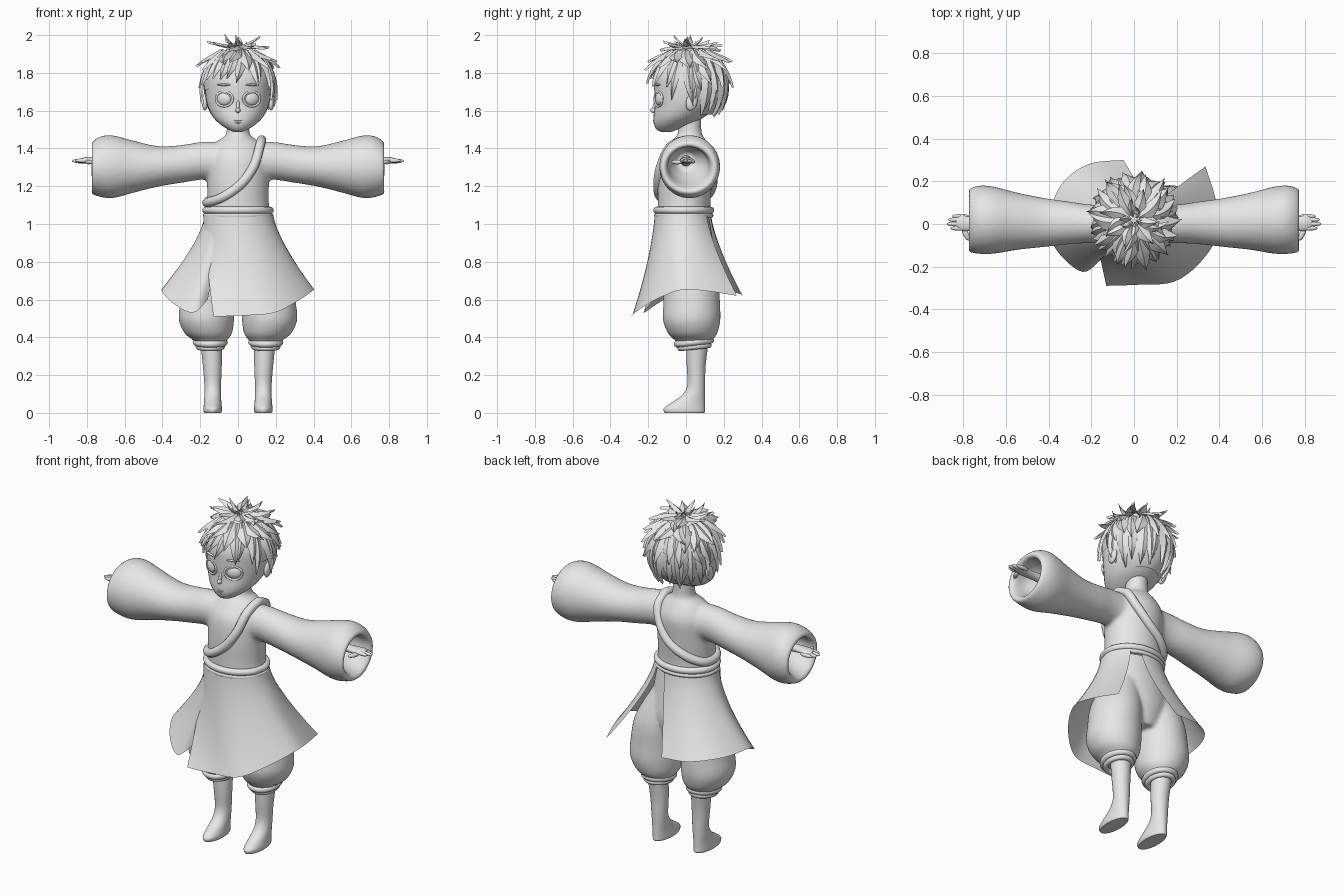
import bpy, bmesh, math, random
from math import sin, cos, pi, radians
from mathutils import Vector, Matrix

random.seed(4)
if "Cube" in bpy.data.objects:
    bpy.data.objects.remove(bpy.data.objects["Cube"])

clay = bpy.data.materials.new("light_grey")
clay.use_nodes = True
clay.diffuse_color = (0.8, 0.8, 0.8, 1)
clay.node_tree.nodes["Principled BSDF"].inputs["Base Color"].default_value = (0.8, 0.8, 0.8, 1)


def finish(name, bm, angle=50, voxel=0, fix=True):
    if fix:
        bmesh.ops.recalc_face_normals(bm, faces=bm.faces)
    mesh = bpy.data.meshes.new(name)
    bm.to_mesh(mesh)
    bm.free()
    ob = bpy.data.objects.new(name, mesh)
    bpy.context.collection.objects.link(ob)
    mesh.materials.append(clay)
    bpy.ops.object.select_all(action='DESELECT')
    ob.select_set(True)
    bpy.context.view_layer.objects.active = ob
    bpy.ops.object.shade_smooth_by_angle(angle=radians(angle))
    if voxel:
        # fuse overlapping volumes into one soft surface
        m = ob.modifiers.new("fuse", 'REMESH')
        m.mode, m.voxel_size, m.use_smooth_shade = 'VOXEL', voxel, True
        m = ob.modifiers.new("soften", 'SMOOTH')
        m.factor, m.iterations = 0.5, 8
    return ob


def spline(points, sub):
    """Smooth curve through tuples of any length."""
    pts = [Vector(p) for p in points]
    out = []
    for i in range(len(pts) - 1):
        a, b, c, d = pts[max(i - 1, 0)], pts[i], pts[i + 1], pts[min(i + 2, len(pts) - 1)]
        for k in range(sub):
            t = k / sub
            out.append(0.5 * (2 * b + (c - a) * t + (2 * a - 5 * b + 4 * c - d) * t ** 2
                              + (3 * b - a - 3 * c + d) * t ** 3))
    return out + [pts[-1]]


def grid(bm, rows, closed=False):
    vs = [[bm.verts.new(p) for p in row] for row in rows]
    n = len(rows[0])
    for r, q in zip(vs, vs[1:]):
        for j in range(n if closed else n - 1):
            k = (j + 1) % n
            bm.faces.new((r[j], r[k], q[k], q[j]))
    if closed:
        bm.faces.new(vs[0][::-1])
        bm.faces.new(vs[-1])


def loft(bm, rings, axis='z', side=1, n=32, sub=4):
    """Rings are (position on axis, centre u, centre v, radius u, radius v)."""
    rows = []
    for p, cu, cv, ru, rv in spline(rings, sub):
        row = []
        for j in range(n):
            u, v = cu + ru * cos(2 * pi * j / n), cv + rv * sin(2 * pi * j / n)
            row.append((side * u, v, p) if axis == 'z' else (side * p, u, v))
        rows.append(row)
    grid(bm, rows, True)


def ball(bm, loc, scale, rot=(0, 'X')):
    bmesh.ops.create_uvsphere(bm, u_segments=24, v_segments=14, radius=1, matrix=Matrix.Translation(loc)
                              @ Matrix.Rotation(radians(rot[0]), 4, rot[1]) @ Matrix.Diagonal((*scale, 1)))


def hoop(name, loops):
    """Closed rolled tubes: each is (points, thickness)."""
    cu = bpy.data.curves.new(name, 'CURVE')
    cu.dimensions, cu.bevel_depth, cu.bevel_resolution = '3D', 1, 4
    for pts, thick in loops:
        sp = cu.splines.new('POLY')
        closed = [pts[-2], pts[-1]] + pts + [pts[0], pts[1]]
        path = spline(closed, 6)[12:-12]
        path = path[:-1] if (path[-1] - path[0]).length < 1e-4 else path
        sp.points.add(len(path) - 1)
        for p, co in zip(sp.points, path):
            p.co, p.radius = (*co, 1), thick
        sp.use_cyclic_u, sp.use_smooth = True, True
    cu.materials.append(clay)
    bpy.context.collection.objects.link(bpy.data.objects.new(name, cu))


def oval(cx, cy, z, rx, ry, tilt=0):
    return [(cx + rx * cos(a), cy + ry * sin(a), z + tilt * sin(a)) for a in (pi * i / 8 for i in range(16))]


# Robe top: torso, neck and bell sleeves with hollow ends
bm = bmesh.new()
loft(bm, [(1.03, 0, -.01, .175, .14), (1.12, 0, -.01, .163, .14), (1.25, 0, -.005, .165, .145),
          (1.36, 0, .005, .16, .14), (1.43, 0, .015, .12, .1), (1.465, 0, .02, .07, .07),
          (1.5, 0, .02, .06, .062), (1.6, 0, .02, .06, .062)])
for s in (-1, 1):
    loft(bm, [(.04, 0, 1.33, .1, .1), (.18, 0, 1.335, .09, .1), (.3, .005, 1.318, .1, .1),
              (.42, .007, 1.305, .115, .107), (.55, .013, 1.303, .135, .137), (.66, .018, 1.303, .158, .166),
              (.73, .02, 1.303, .16, .16), (.78, .015, 1.295, .143, .13), (.755, .015, 1.3, .115, .108),
              (.68, .01, 1.32, .1, .09), (.6, 0, 1.33, .05, .05)], 'x', s)
finish("robe_top", bm, voxel=.011)

# Trousers: hips and two puffed legs
bm = bmesh.new()
loft(bm, [(1.05, 0, -.01, .165, .13), (.9, 0, .005, .185, .14), (.75, 0, .02, .185, .145), (.62, 0, .03, .11, .1)])
for s in (-1, 1):
    loft(bm, [(.9, .1, .01, .08, .1), (.72, .145, .025, .135, .145), (.58, .163, .03, .144, .15),
              (.49, .167, .03, .146, .152), (.42, .157, .035, .125, .13), (.385, .147, .04, .09, .1),
              (.36, .145, .04, .07, .08)], side=s)
finish("trousers", bm, voxel=.01)

# Boots and the rolled cuffs above them
for s, word in ((1, "left"), (-1, "right")):
    bm = bmesh.new()
    loft(bm, [(.38, .143, .06, .057, .06), (.25, .136, .054, .05, .05), (.15, .134, .054, .044, .047),
              (.095, .134, .04, .044, .06), (.055, .134, .012, .046, .088), (.025, .134, -.008, .049, .108),
              (.008, .134, -.008, .048, .109), (0, .134, -.008, .044, .104)], side=s)
    finish(word + "_boot", bm)
    hoop(word + "_trouser_cuff", [(oval(s * .147, .042, .374, .075, .088, .01), .018),
                                  (oval(s * .147, .045, .35, .063, .076, .008), .015)])

# Rolled belt and the sash over the left shoulder
hoop("belt", [(oval(0, -.012, 1.073, .17, .142), .019), (oval(0, -.012, 1.046, .174, .145), .012)])
hoop("sash", [([(.125, .02, 1.445), (.115, -.08, 1.41), (.085, -.132, 1.31), (.02, -.148, 1.215),
                (-.075, -.135, 1.145), (-.155, -.06, 1.115), (-.155, .05, 1.12), (-.08, .122, 1.165),
                (.02, .142, 1.235), (.09, .122, 1.33), (.12, .085, 1.41)], .025)])


# Flared skirt panels, open at the back
def panel(name, a0, a1, fit, hem):
    bottom = spline(hem, 5)
    rows = []
    for i in range(13):
        t = i / 12
        row = []
        for j, b in enumerate(bottom):
            a = radians(a0 + (a1 - a0) * j / (len(bottom) - 1))
            top = Vector((.182 * fit * cos(a), -.012 + .15 * fit * sin(a), 1.045))
            p = top.lerp(b, t ** 1.35)
            p.z = top.z + (b.z - top.z) * t
            row.append(p)
        rows.append(row)
    bm = bmesh.new()
    grid(bm, rows)
    finish(name, bm, fix=False)


panel("front_skirt_panel", 192, 412, 1.03,
      [(-.13, -.29, .51), (.02, -.285, .515), (.19, -.27, .53), (.32, -.17, .595), (.4, -.03, .65),
       (.385, .11, .645), (.335, .27, .62)])
panel("side_skirt_panel", 238, 72, .97,
      [(-.16, -.17, .6), (-.24, -.225, .53), (-.35, -.14, .585), (-.405, -.02, .65), (-.375, .12, .65),
       (-.31, .22, .645), (-.2, .285, .63), (-.05, .3, .62)])

# Hands: wrist, palm, fingers and thumb
for s, word in ((1, "left"), (-1, "right")):
    bm = bmesh.new()
    loft(bm, [(.58, 0, 1.335, .03, .03), (.7, 0, 1.335, .025, .022), (.77, 0, 1.337, .033, .018),
              (.81, .005, 1.337, .036, .016), (.835, .005, 1.336, .02, .01)], 'x', s)
    for k, (tip, y) in enumerate(((.862, -.02), (.879, 0), (.872, .02), (.852, .036))):
        ball(bm, (s * (tip - .04), y, 1.336 - .002 * k), (.04, .011, .011))
    ball(bm, (s * .79, -.045, 1.328), (.013, .035, .012), (s * -25, 'Z'))
    finish(word + "_hand", bm)

# Head with a small pointed chin
bm = bmesh.new()
loft(bm, [(1.487, 0, -.105, .02, .025), (1.5, 0, -.1, .052, .055), (1.53, 0, -.07, .097, .1),
          (1.57, 0, -.035, .135, .137), (1.63, 0, 0, .163, .165), (1.7, 0, .012, .174, .18),
          (1.78, 0, .015, .174, .18), (1.85, 0, .015, .14, .145), (1.9, 0, .015, .08, .09), (1.915, 0, .015, .02, .02)])
finish("head", bm)

# Face: eyes with lids, brows, nose, mouth and ears
for s, word in ((1, "left"), (-1, "right")):
    bm = bmesh.new()
    ball(bm, (s * .072, -.138, 1.662), (.042, .022, .036), (s * 22, 'Z'))
    finish(word + "_eye", bm)
    hoop(word + "_eyelid", [([(s * .072 + .044 * cos(a), -.146 + s * .02 * cos(a) * 1.0, 1.662 + .039 * sin(a))
                              for a in (pi * i / 8 for i in range(16))], .006)])
    bm = bmesh.new()
    ball(bm, (s * .075, -.151, 1.737), (.038, .008, .006), (s * 22, 'Z'))
    finish(word + "_brow", bm)
    bm = bmesh.new()
    ball(bm, (s * .175, .03, 1.645), (.016, .03, .045), (-15, 'X'))
    finish(word + "_ear", bm)
bm = bmesh.new()
ball(bm, (0, -.17, 1.602), (.013, .02, .014))
ball(bm, (0, -.164, 1.625), (.009, .012, .035), (-12, 'X'))
finish("nose", bm)
bm = bmesh.new()
for z, w in ((1.548, .03), (1.537, .022)):
    ball(bm, (0, -.164, z), (w, .01, .005))
finish("lips", bm)


# Hair: scalp shell plus layered pointed locks
def scalp(az, ph, lift):
    d = Vector((sin(ph) * sin(az), -sin(ph) * cos(az), cos(ph)))
    return Vector((0, .02, 1.735)) + Vector((d.x * .183, d.y * .195, d.z * .195)) + lift * (d + Vector((0, 0, .5 * d.z)))


bm = bmesh.new()
bmesh.ops.create_uvsphere(bm, u_segments=36, v_segments=24, radius=1)
for v in bm.verts:
    ph = math.acos(max(-1, min(1, v.co.z)))
    v.co = scalp(math.atan2(v.co.x, -v.co.y), ph, 0)


def bare(f):
    c = f.calc_center_median()
    az = abs(math.degrees(math.atan2(c.x, .02 - c.y)))
    return c.z < (1.8 if az < 60 else 1.7 if az < 105 else 1.585)


bmesh.ops.delete(bm, geom=[f for f in bm.faces if bare(f)], context='FACES')
finish("hair_scalp", bm, fix=False)


def lock(bm, az, ph0, ph1, width, lift, sweep=0.0):
    rows = []
    for i in range(8):
        t = i / 7
        ph = radians(ph0 + (ph1 - ph0) * t)
        a = radians(az + sweep * t * t)
        w = width * sin(pi * (.22 + .78 * t)) / (.19 * max(sin(ph), .3))
        up = .008 + lift * t * t
        rows.append([scalp(a - w, ph, up - .006), scalp(a, ph, up + .006), scalp(a + w, ph, up - .006)])
    grid(bm, rows)


def layer(name, azimuths, ph0, ph1, width, lift, sweep):
    bm = bmesh.new()
    for az in azimuths:
        lock(bm, az + random.uniform(-5, 5), ph0, ph1 + random.uniform(-7, 7), width * random.uniform(.85, 1.15),
             lift * random.uniform(.6, 1.3), sweep * random.uniform(-1, 1.3))
    bmesh.ops.remove_doubles(bm, verts=bm.verts, dist=.0005)
    finish(name, bm, 35, fix=False)


layer("nape_locks", range(105, 256, 14), 50, 132, .036, .008, 8)
layer("side_locks", (-98, -84, -72, 72, 84, 98), 45, 112, .026, .02, 8)
layer("fringe_locks", range(-62, 63, 15), 30, 88, .034, .018, 16)
layer("middle_locks", range(0, 360, 20), 28, 68, .036, .04, 14)
layer("back_locks", range(95, 266, 19), 40, 92, .036, .025, 12)
layer("crown_locks", range(0, 360, 30), 8, 42, .03, .05, 25)
layer("crown_tuft", range(15, 360, 60), 4, 22, .02, .045, 40)
